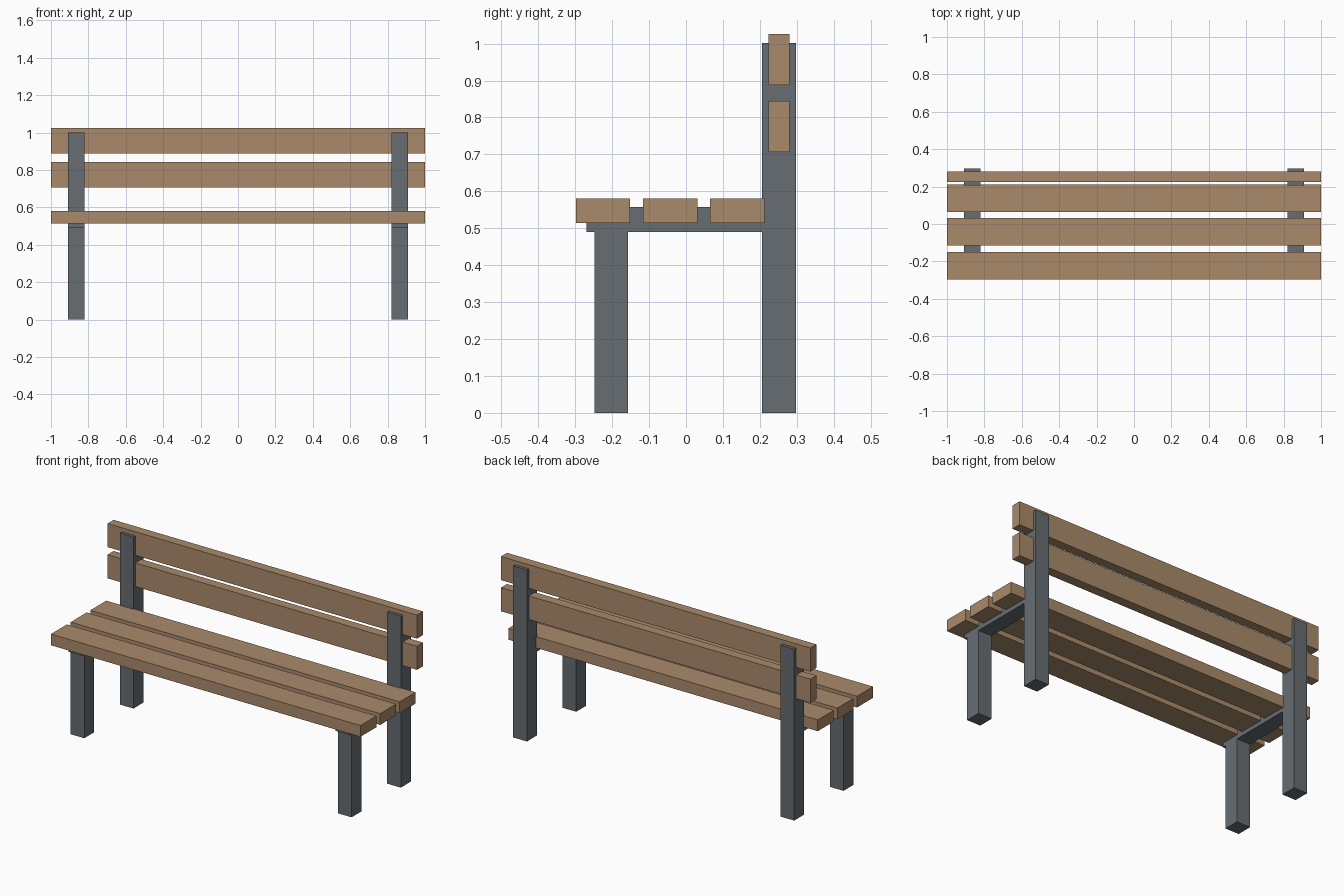
import bpy

cube = bpy.data.objects.get("Cube")
if cube:
    bpy.data.objects.remove(cube, do_unlink=True)


def make_material(name, rgb):
    mat = bpy.data.materials.new(name)
    mat.use_nodes = True
    color = (*rgb, 1.0)
    mat.diffuse_color = color
    mat.node_tree.nodes["Principled BSDF"].inputs["Base Color"].default_value = color
    return mat


wood = make_material("warm wood", (0.40, 0.255, 0.145))
metal = make_material("slate grey", (0.134, 0.153, 0.167))


def box(name, x, y, z, mat):
    """Box spanning the (low, high) range on each axis."""
    spans = (x, y, z)
    bpy.ops.mesh.primitive_cube_add(size=1)
    obj = bpy.context.object
    obj.name = name
    obj.location = [(a + b) / 2 for a, b in spans]
    obj.scale = [b - a for a, b in spans]
    bpy.ops.object.transform_apply(location=True, rotation=False, scale=True)
    obj.data.materials.append(mat)
    return obj


# Side frames: front leg, seat rail and tall rear post
for side, cx in (("left", 0.864), ("right", -0.864)):
    x = (cx - 0.044, cx + 0.044)
    box(side + "_front_leg", x, (-0.248, -0.157), (0, 0.49), metal)
    box(side + "_seat_rail", x, (-0.27, 0.206), (0.49, 0.557), metal)
    box(side + "_rear_post", x, (0.206, 0.298), (0, 1.002), metal)

# Seat planks
length = (-1, 1)
for name, y in (("front", -0.298), ("middle", -0.116), ("rear", 0.065)):
    box(name + "_seat_plank", length, (y, y + 0.147), (0.514, 0.58), wood)

# Backrest planks, threaded through the posts
for name, z in (("lower", 0.706), ("upper", 0.888)):
    box(name + "_back_plank", length, (0.224, 0.28), (z, z + 0.138), wood)
